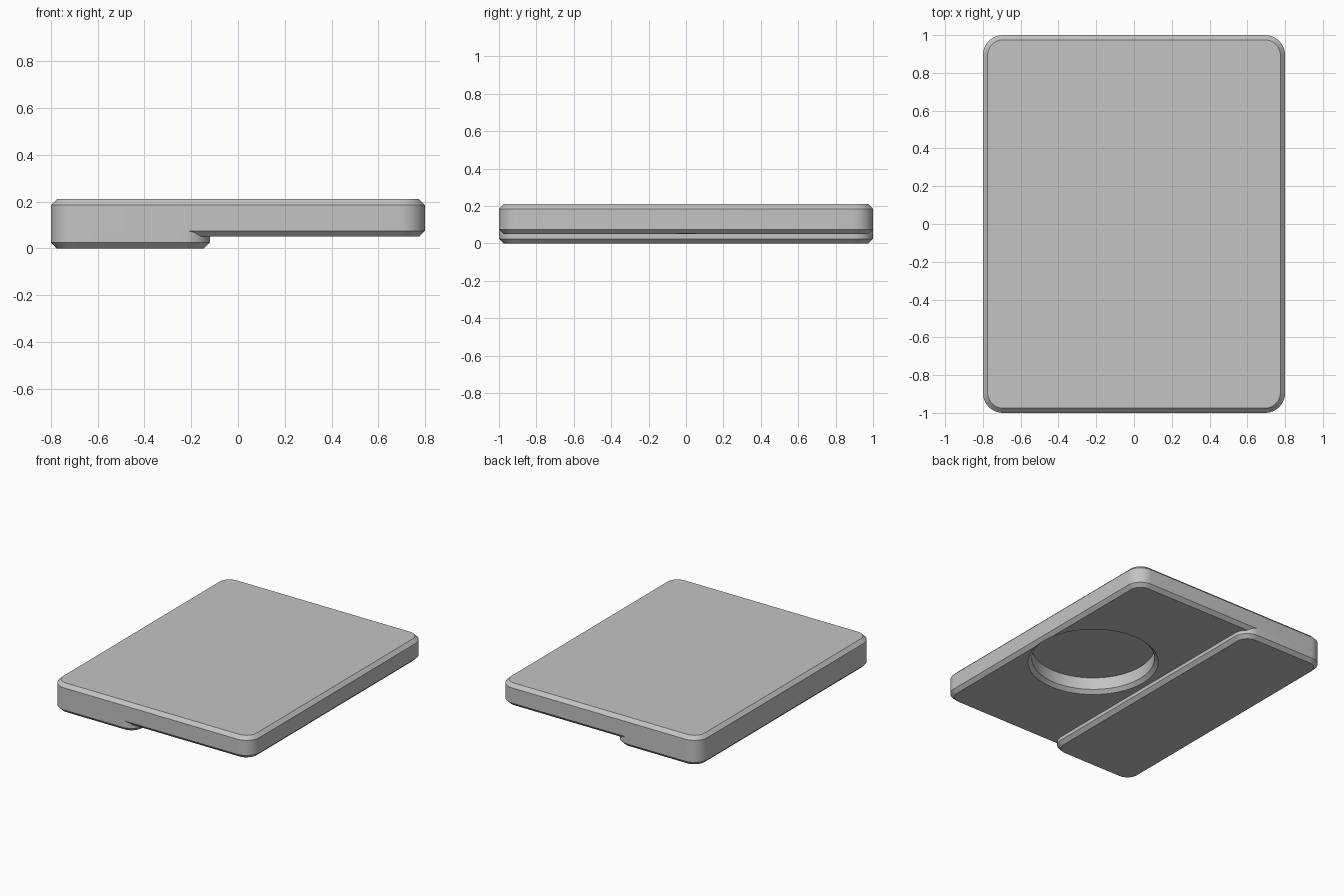
import bpy, bmesh
from math import cos, sin, pi, radians

CORNER = 0.107    # plan corner radius
BEVEL = 0.025     # chamfer size
ARC = 14          # segments per corner

if "Cube" in bpy.data.objects:
    bpy.data.objects.remove(bpy.data.objects["Cube"], do_unlink=True)

grey = bpy.data.materials.new("light_grey")
grey.use_nodes = True
colour = (0.55, 0.55, 0.55, 1)
grey.diffuse_color = colour
grey.node_tree.nodes["Principled BSDF"].inputs["Base Color"].default_value = colour


def loft(name, rings):
    """Skin a stack of closed rings and cap both ends."""
    bm = bmesh.new()
    loops = [[bm.verts.new(p) for p in ring] for ring in rings]
    for low, high in zip(loops, loops[1:]):
        for i in range(len(low)):
            j = (i + 1) % len(low)
            bm.faces.new((low[i], low[j], high[j], high[i]))
    bm.faces.new(loops[0][::-1])
    bm.faces.new(loops[-1])
    bmesh.ops.recalc_face_normals(bm, faces=bm.faces)
    mesh = bpy.data.meshes.new(name)
    bm.to_mesh(mesh)
    bm.free()
    mesh.materials.append(grey)
    obj = bpy.data.objects.new(name, mesh)
    bpy.context.collection.objects.link(obj)
    return obj


def rounded_ring(x0, x1, inset, z):
    """Rounded rectangle, two units deep, shrunk by inset."""
    points = []
    corners = [(x1 - CORNER, 1 - CORNER), (x0 + CORNER, 1 - CORNER),
               (x0 + CORNER, CORNER - 1), (x1 - CORNER, CORNER - 1)]
    for quarter, (cx, cy) in enumerate(corners):
        for k in range(ARC + 1):
            a = (quarter + k / ARC) * pi / 2
            r = CORNER - inset
            points.append((cx + r * cos(a), cy + r * sin(a), z))
    return points


def circle_ring(cx, r, z, n=96):
    return [(cx + r * cos(2 * pi * i / n), r * sin(2 * pi * i / n), z) for i in range(n)]


def select_only(obj):
    bpy.ops.object.select_all(action="DESELECT")
    obj.select_set(True)
    bpy.context.view_layer.objects.active = obj


# Wide upper plate, chamfered on both rims
plate = loft("main_plate", [rounded_ring(-0.8, 0.8, inset, z) for inset, z in
                            [(BEVEL, 0.05), (0, 0.075), (0, 0.185), (BEVEL, 0.21)]])

# Thicker grip block under the right-hand side, meeting the plate's lower rim
block = loft("lower_block", [rounded_ring(-0.8, -0.12, inset, z) for inset, z in
                             [(BEVEL, 0), (0, BEVEL), (0, 0.075)]])

# Round pocket with a chamfered mouth in the underside
cutter = loft("pocket_cutter", [circle_ring(0.352, r, z) for r, z in
                                [(0.43, 0), (0.43, 0.05), (0.405, 0.075), (0.405, 0.162)]])
cutter.hide_render = True
cut = plate.modifiers.new("pocket", "BOOLEAN")
cut.operation = "DIFFERENCE"
cut.solver = "EXACT"
cut.object = cutter
select_only(plate)
bpy.ops.object.modifier_apply(modifier=cut.name)
bpy.data.objects.remove(cutter, do_unlink=True)

for part in (plate, block):
    select_only(part)
    bpy.ops.object.shade_smooth_by_angle(angle=radians(30))
